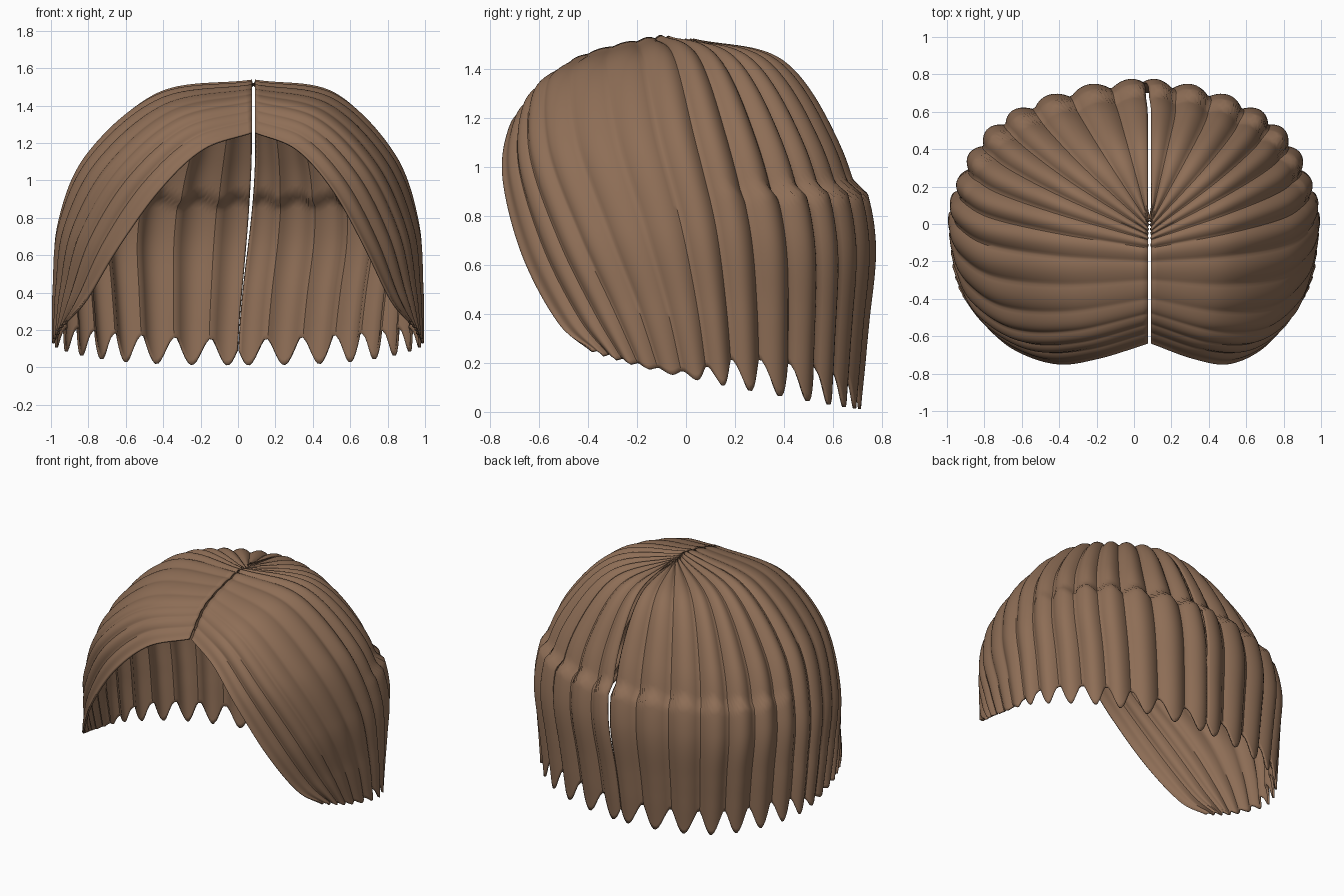
import bpy, bmesh, math
from mathutils import Vector

if "Cube" in bpy.data.objects:
    bpy.data.objects.remove(bpy.data.objects["Cube"])

# Five flowing guide strands of one half, from front edge to back seam.
# Each runs from the parting to the hem: (distance from parting, y, z)
GUIDES = [
    [(0, -.64, 1.26), (.24, -.72, 1.17), (.45, -.75, .96), (.66, -.67, .64), (.82, -.52, .36), (.92, -.38, .25)],
    [(0, -.46, 1.44), (.38, -.55, 1.35), (.68, -.54, 1.08), (.87, -.41, .73), (.94, -.27, .42), (.97, -.17, .18)],
    [(0, -.14, 1.53), (.46, -.07, 1.46), (.80, .01, 1.14), (.94, .10, .77), (.96, .15, .43), (.95, .18, .10)],
    [(0, -.03, 1.52), (.35, .24, 1.44), (.57, .44, 1.1), (.65, .54, .73), (.65, .57, .40), (.62, .56, .03)],
    [(0, .03, 1.52), (0, .39, 1.43), (0, .61, 1.1), (0, .72, .72), (0, .73, .36), (0, .70, .01)],
]
GUIDES = [[Vector(p) for p in g] for g in GUIDES]


def smooth(a, b, x):
    t = min(1, max(0, (x - a) / (b - a)))
    return t * t * (3 - 2 * t)


def spline(pts, t, mirror_end=False):
    """Catmull-Rom through the points, t from 0 to len - 1."""
    n = len(pts) - 1
    i = min(int(t), n - 1)
    f = t - i
    b, c = pts[i], pts[i + 1]
    a = pts[i - 1] if i else b * 2 - c
    if i + 2 <= n:
        d = pts[i + 2]
    else:
        d = Vector((-b.x, b.y, b.z)) if mirror_end else c * 2 - b
    return 0.5 * (b * 2 + (c - a) * f + (a * 2 - b * 5 + c * 4 - d) * f * f
                  + (b * 3 - a - c * 3 + d) * f ** 3)


def hair_point(u, v, side):
    """u runs 0 to 7 from front edge to back seam, v 0 to 1 from parting to hem."""
    ridge = abs(math.cos(math.pi * (2 * u - 13.7)))      # 1 on a lock, 0 in a groove
    back = smooth(2.3, 4.0, u)
    # Pointed lock ends along the hem
    v *= 1 - (0.012 + 0.07 * back) * (1 - ridge ** 1.6)
    p = spline([spline(g, v * 5) for g in GUIDES], u * 4 / 7, True)
    # Outward direction of the dome
    n = Vector((p.x, p.y * 1.5, max(0, p.z - 0.75) * 1.3)).normalized()
    # Rounded locks with sharp grooves
    amp = (0.022 + 0.026 * back) * (0.3 + 0.7 * smooth(0, 0.45, v))
    amp *= smooth(0, 0.4, u)
    p = p + n * amp * (ridge ** 0.8 - 0.68)
    # Ledge where the lower back layer starts
    ledge = 0.89 + 0.04 * ridge
    low = 1 - smooth(ledge - 0.035, ledge + 0.01, p.z)
    p += Vector((n.x, n.y, 0)) * 0.045 * low * smooth(3.3, 5, u) * smooth(0.25, 0.85, p.z)
    # Off-centre parting that slants back to the middle at the nape
    c = 0.083 * (1 - smooth(0.35, 1.0, v))
    gap = 0.008 * (1 - smooth(0.45, 0.8, v)) + 0.001
    d = max(p.x, 0)
    return Vector((c + side * (gap + d * (1 - side * c)), p.y, max(p.z, 0)))


brown = bpy.data.materials.new("warm brown")
brown.diffuse_color = (0.27, 0.155, 0.093, 1)
brown.use_nodes = True
brown.node_tree.nodes["Principled BSDF"].inputs["Base Color"].default_value = brown.diffuse_color


def hair_half(name, side, nu=7 * 24, nv=64):
    bm = bmesh.new()
    grid = [[bm.verts.new(hair_point(7 * i / nu, j / nv, side)) for j in range(nv + 1)]
            for i in range(nu + 1)]
    for i in range(nu):
        for j in range(nv):
            q = [grid[i][j], grid[i][j + 1], grid[i + 1][j + 1], grid[i + 1][j]]
            bm.faces.new(q if side > 0 else q[::-1])
    me = bpy.data.meshes.new(name)
    bm.normal_update()
    bm.to_mesh(me)
    bm.free()
    me.materials.append(brown)
    ob = bpy.data.objects.new(name, me)
    bpy.context.collection.objects.link(ob)
    # Thin shell, thickened inwards
    mod = ob.modifiers.new("thickness", 'SOLIDIFY')
    mod.thickness = 0.012
    mod.offset = -1
    bpy.ops.object.select_all(action='DESELECT')
    ob.select_set(True)
    bpy.context.view_layer.objects.active = ob
    bpy.ops.object.shade_smooth_by_angle(angle=math.radians(40))
    return ob


hair_half("hair_right_half", 1)
hair_half("hair_left_half", -1)
